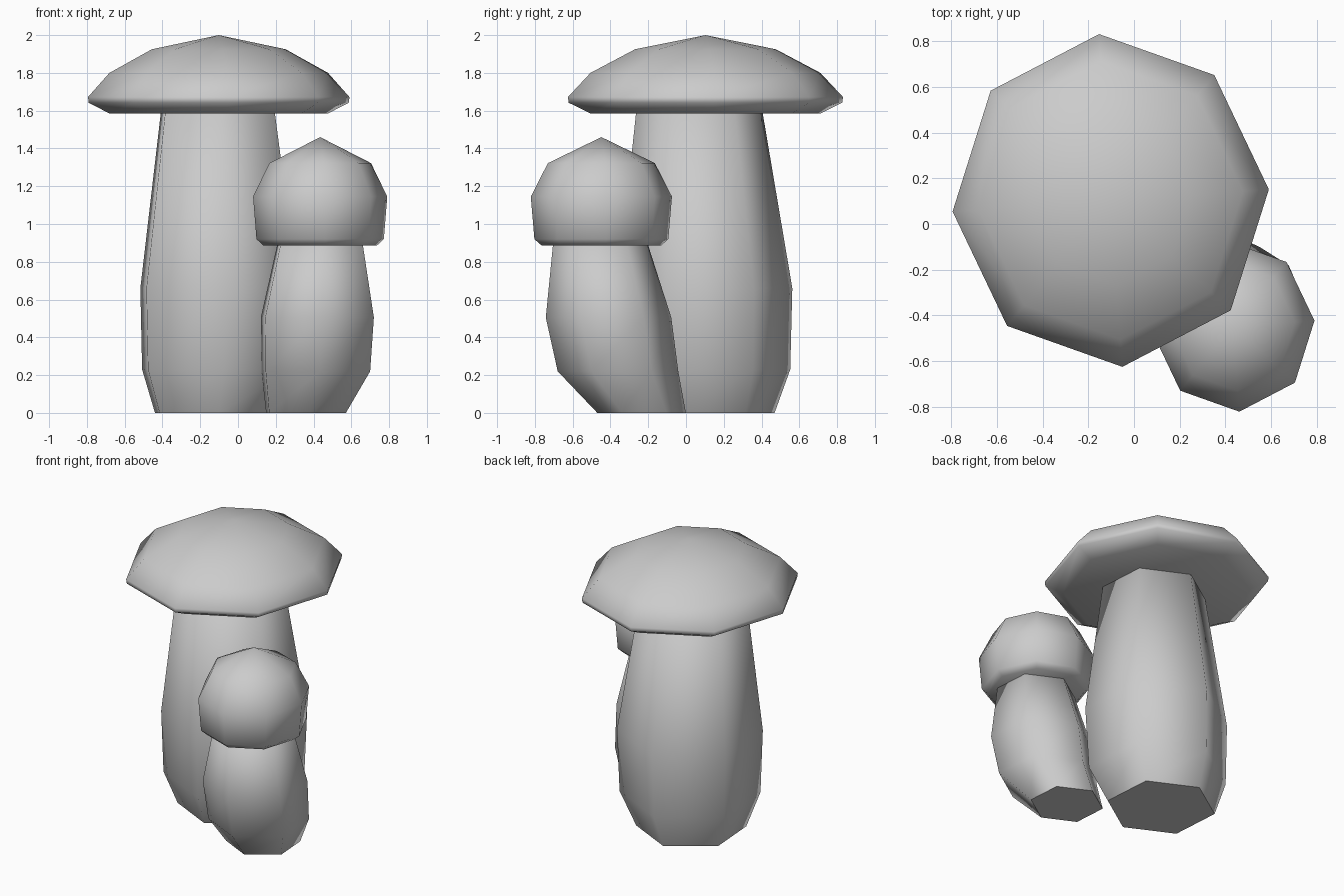
import bpy, bmesh
from math import cos, sin, pi, radians

if "Cube" in bpy.data.objects:
    bpy.data.objects.remove(bpy.data.objects["Cube"])

TWIST = radians(4)  # both mushrooms are turned slightly


def loft(name, sides, rings, apex=None, sharp_base=False):
    """Stack of rings (cx, cy, z, rx, ry), closed below and closed or pointed above."""
    bm = bmesh.new()
    loops = []
    for cx, cy, z, rx, ry in rings:
        loop = []
        for i in range(sides):
            a = pi / 2 + 2 * pi * i / sides
            x, y = rx * cos(a), ry * sin(a)
            loop.append(bm.verts.new((cx + x * cos(TWIST) - y * sin(TWIST),
                                      cy + x * sin(TWIST) + y * cos(TWIST), z)))
        loops.append(loop)
    for low, high in zip(loops, loops[1:]):
        for i in range(sides):
            j = (i + 1) % sides
            bm.faces.new((low[i], low[j], high[j], high[i]))
    base = bm.faces.new(loops[0][::-1])
    if apex:
        tip = bm.verts.new(apex)
        for i in range(sides):
            bm.faces.new((loops[-1][i], loops[-1][(i + 1) % sides], tip))
    else:
        bm.faces.new(loops[-1])
    for f in bm.faces:
        f.smooth = True
    if sharp_base:
        for e in base.edges:
            e.smooth = False
    bmesh.ops.recalc_face_normals(bm, faces=bm.faces)
    mesh = bpy.data.meshes.new(name)
    bm.to_mesh(mesh)
    bm.free()
    obj = bpy.data.objects.new(name, mesh)
    bpy.context.collection.objects.link(obj)
    return obj


def stem(name, profile):
    return loft(name, 6, [(x, y, z, r, r) for x, y, z, r in profile], sharp_base=True)


def cap(name, x, y, top, profile):
    rings = [(x, y, z, r, r * 1.052) for z, r in profile]
    return loft(name, 8, rings, apex=(x, y, top))


# Large mushroom
stem("large_stem", [(-0.125, 0.12, 0, 0.35), (-0.105, 0.105, 0.23, 0.448),
                    (-0.10, 0.10, 0.66, 0.464), (-0.107, 0.07, 1.61, 0.333)])
cap("large_cap", -0.102, 0.103, 2.0,
    [(1.585, 0.58), (1.642, 0.69), (1.672, 0.694), (1.80, 0.58), (1.925, 0.355)])

# Small mushroom
stem("small_stem", [(0.36, -0.235, 0, 0.235), (0.412, -0.36, 0.22, 0.32),
                    (0.42, -0.41, 0.505, 0.333), (0.435, -0.455, 0.91, 0.248)])
cap("small_cap", 0.435, -0.448, 1.46,
    [(0.885, 0.30), (0.92, 0.338), (1.145, 0.356), (1.322, 0.27)])
